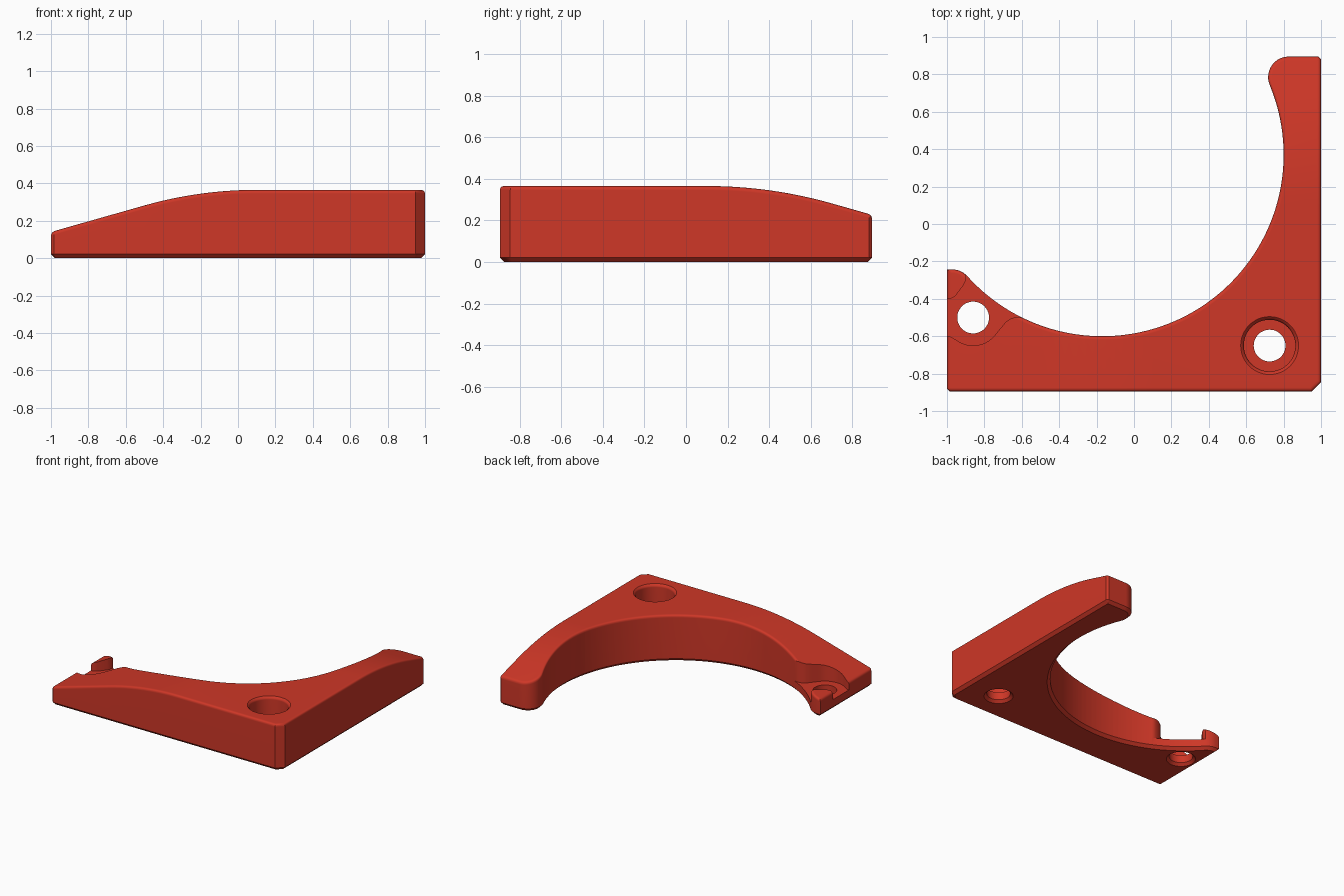
import bpy, bmesh, math
from mathutils import Vector

if "Cube" in bpy.data.objects:
    bpy.data.objects.remove(bpy.data.objects["Cube"])

TOP, CX, CY, R = 0.365, -0.17, 0.37, 0.97   # height, centre and radius of the round cut-out


def arc(cx, cy, r, a0, a1, n):
    return [(cx + r * math.cos(math.radians(a0 + (a1 - a0) * i / n)),
             cy + r * math.sin(math.radians(a0 + (a1 - a0) * i / n))) for i in range(n + 1)]


def inset(pts, d):
    """Move a counter-clockwise outline inwards by d with mitred corners."""
    out = []
    for i, p in enumerate(pts):
        p = Vector(p)
        e0 = (p - Vector(pts[i - 1])).normalized()
        e1 = (Vector(pts[(i + 1) % len(pts)]) - p).normalized()
        n0, n1 = Vector((-e0.y, e0.x)), Vector((-e1.y, e1.x))
        out.append(p + (n0 + n1) * d / (1 + n0.dot(n1)))
    return out


def stack(bm, rings):
    """Skin a stack of rings of (x, y, z) points and cap both ends."""
    rows = [[bm.verts.new(p) for p in ring] for ring in rings]
    n = len(rows[0])
    for a, b in zip(rows, rows[1:]):
        for i in range(n):
            j = (i + 1) % n
            bm.faces.new((a[i], a[j], b[j], b[i]))
    bm.faces.new(rows[0][::-1])
    bm.faces.new(rows[-1])


def finish(bm, name):
    bmesh.ops.recalc_face_normals(bm, faces=bm.faces[:])
    me = bpy.data.meshes.new(name)
    bm.to_mesh(me)
    bm.free()
    ob = bpy.data.objects.new(name, me)
    bpy.context.collection.objects.link(ob)
    return ob


def drop(t):
    """Fall of the top surface: arc, then straight ramp."""
    r, t1 = 2.2, 0.6
    if t <= 0:
        return 0
    s = min(t, t1)
    return r - math.sqrt(r * r - s * s) + max(0, t - t1) * t1 / math.sqrt(r * r - t1 * t1)


# Outline of the corner bracket
nose_a, tip_a, rr = 22.6, 222, 0.11


def rounding_centre(a):
    return (CX + (R + rr) * math.cos(math.radians(a)),
            CY + (R + rr) * math.sin(math.radians(a)))


nx, ny = rounding_centre(nose_a)
tx, ty = rounding_centre(tip_a)
outline = [(-1, -0.88), (-0.985, -0.895), (0.95, -0.895), (1, -0.845), (1, 0.88), (0.985, 0.895)]
outline += arc(nx, ny, rr, 90, 180 + nose_a, 14)
outline += arc(CX, CY, R, nose_a, tip_a - 360, 72)[1:]
outline += arc(tx, ty, rr, tip_a - 180, 90, 7)[1:]
outline += [(-1, ty + rr)]

# Body: chamfered bottom, rounded top rim
levels = [(0.022, 0), (0, 0.022), (0, 0.98), (0.003, 0.99),
          (0.006, 0.994), (0.010, 0.997), (0.02, 1)]
bm = bmesh.new()
stack(bm, [[(p[0], p[1], z) for p in inset(outline, d)] for d, z in levels])

# Slice at the ramp stations, then lower the top onto the ramps
for i in range(13):
    t = 0.05 * i
    for co, no in (((0.1 - t, 0, 0), (1, 0, 0)), ((0, 0.1 + t, 0), (0, 1, 0))):
        bmesh.ops.bisect_plane(bm, geom=bm.verts[:] + bm.edges[:] + bm.faces[:],
                               plane_co=co, plane_no=no, dist=1e-5)
for v in bm.verts:
    if v.co.z > 0.5:
        v.co.z = TOP - max(drop(0.1 - v.co.x), drop(v.co.y - 0.1)) - (1 - v.co.z)
body = finish(bm, "corner_bracket")


# Screw holes
def hole(name, x, y, profile):
    bm = bmesh.new()
    stack(bm, [[(px, py, z) for px, py in arc(x, y, r, 0, 360, 48)[:-1]] for r, z in profile])
    return finish(bm, name)


cutters = [
    hole("corner_screw_cutter", 0.725, -0.65,
         [(0.108, -0.003), (0.085, 0.02), (0.085, 0.08), (0.138, 0.08),
          (0.138, 0.343), (0.144, 0.356), (0.156, 0.366), (0.156, 0.5)]),
    hole("end_screw_cutter", -0.86, -0.5,
         [(0.108, -0.003), (0.085, 0.02), (0.085, 0.5)]),
]

# Sunken seat round the end screw, leaving a small nub at the tip
seat = [(-1.1, -0.6), (-0.985, -0.6), (-0.955, -0.617)]
seat += arc(-0.86, -0.5, 0.15, 236, 325, 12)
seat += [(-0.71, -0.553), (-0.685, -0.522), (-0.655, -0.503), (-0.62, -0.497), (-0.585, -0.502),
         (-0.55, -0.3), (-0.8, -0.15), (-0.9, -0.2), (-0.897, -0.295), (-0.91, -0.325),
         (-0.955, -0.385), (-0.98, -0.4), (-1.1, -0.4)]
bm = bmesh.new()
stack(bm, [[(x, y, z) for x, y in seat] for z in (0.08, 0.5)])
cutters.append(finish(bm, "seat_cutter"))

bpy.context.view_layer.objects.active = body
body.select_set(True)
for c in cutters:
    c.hide_render = True
    m = body.modifiers.new(c.name, 'BOOLEAN')
    m.operation, m.solver, m.object = 'DIFFERENCE', 'EXACT', c
    bpy.ops.object.modifier_apply(modifier=m.name)
    bpy.data.objects.remove(c)

# Colour and shading
red = bpy.data.materials.new("red")
red.diffuse_color = (0.62, 0.038, 0.02, 1)
red.use_nodes = True
red.node_tree.nodes["Principled BSDF"].inputs["Base Color"].default_value = red.diffuse_color
body.data.materials.clear()
body.data.materials.append(red)
bpy.ops.object.shade_smooth_by_angle(angle=math.radians(35))
wn = body.modifiers.new("even_shading", 'WEIGHTED_NORMAL')
wn.keep_sharp = True
